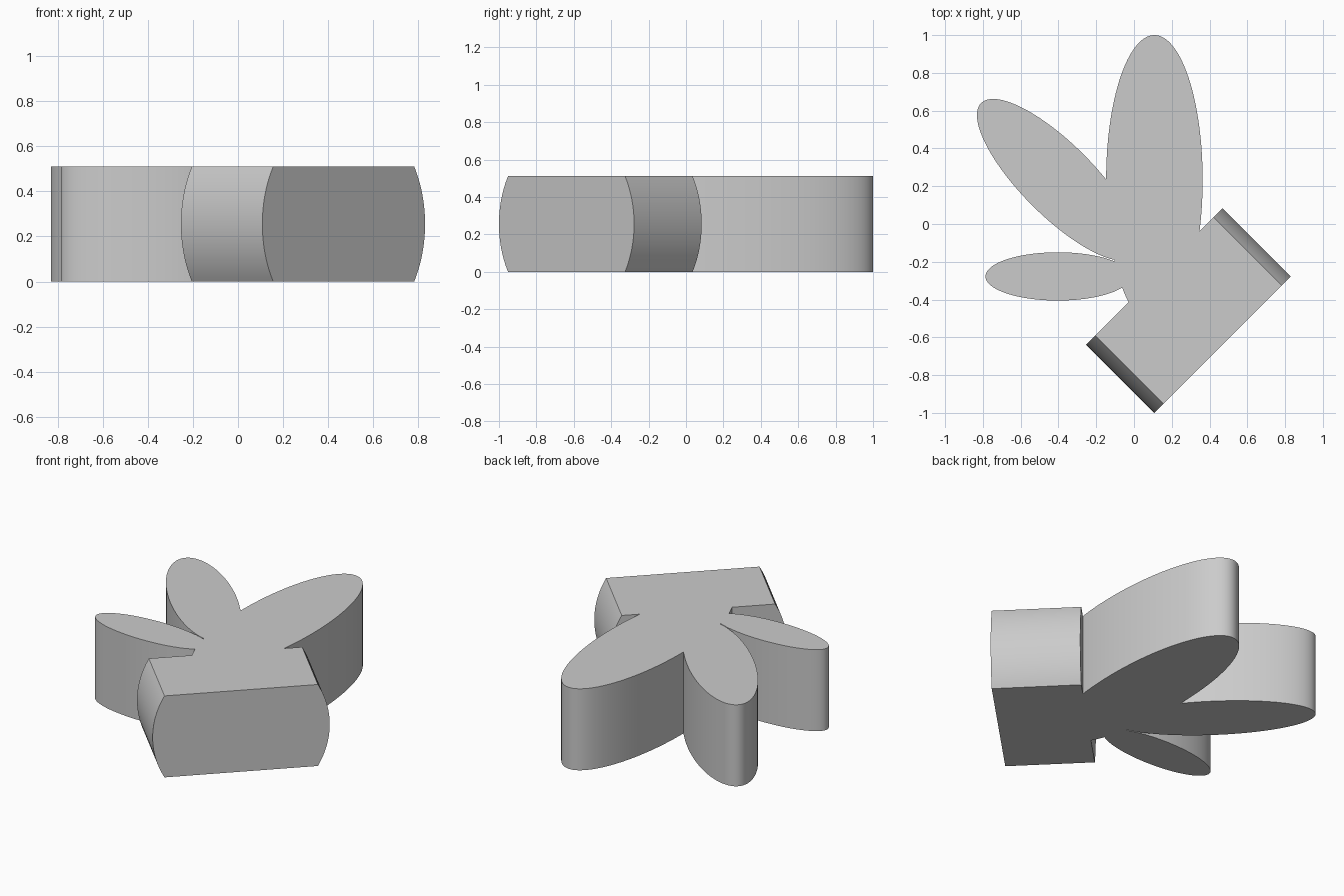
import bpy, bmesh
from math import cos, sin, pi, radians, asin
from mathutils import Matrix, Vector

cube = bpy.data.objects.get("Cube")
if cube:
    bpy.data.objects.remove(cube, do_unlink=True)

U = 0.511          # grid unit: thickness of the body and spacing of the petals
X0, Y0 = 0.108, 0.2335

grey = bpy.data.materials.new("light grey")
grey.use_nodes = True
colour = (0.6, 0.6, 0.6, 1)
grey.diffuse_color = colour
grey.node_tree.nodes["Principled BSDF"].inputs["Base Color"].default_value = colour


def prism(name, outline, direction, matrix):
    """Extrude a closed outline along a direction and place it."""
    bm = bmesh.new()
    face = bm.faces.new([bm.verts.new(p) for p in outline])
    grown = bmesh.ops.extrude_face_region(bm, geom=[face])["geom"]
    moved = [v for v in grown if isinstance(v, bmesh.types.BMVert)]
    bmesh.ops.translate(bm, verts=moved, vec=Vector(direction))
    bmesh.ops.transform(bm, verts=bm.verts, matrix=matrix)
    bmesh.ops.recalc_face_normals(bm, faces=bm.faces)
    mesh = bpy.data.meshes.new(name)
    bm.to_mesh(mesh)
    bm.free()
    mesh.materials.append(grey)
    obj = bpy.data.objects.new(name, mesh)
    bpy.context.collection.objects.link(obj)
    return obj


def petal(name, column, row, size, angle):
    """Elliptical petal, three times as long as it is wide."""
    n = 128
    outline = [(1.5 * size * U * cos(2 * pi * i / n),
                0.5 * size * U * sin(2 * pi * i / n), 0) for i in range(n)]
    place = Matrix.Translation((X0 + column * U, Y0 + row * U, 0))
    return prism(name, outline, (0, 0, U),
                 place @ Matrix.Rotation(radians(angle), 4, "Z"))


# Base block: flat top and bottom, ends bulging as arcs of one circle
steps = 24
half = asin(0.5)
arc = [-half + 2 * half * i / steps for i in range(steps + 1)]
outline = [(U * cos(a + turn), 0, U / 2 + U * sin(a + turn))
           for turn in (0, pi) for a in arc]
place = (Matrix.Translation((X0, Y0 - U, 0)) @ Matrix.Rotation(radians(45), 4, "Z"))
body = prism("base_block_with_petals", outline, (0, -U, 0), place)

# Petals, from large to small, fanning around the block
petals = [petal("large_petal", 0, 0, 1, 90),
          petal("middle_petal", -1, 0, 0.75, 135),
          petal("small_petal", -1, -1, 0.5, 180)]

# Fuse everything into one solid
bpy.ops.object.select_all(action="DESELECT")
bpy.context.view_layer.objects.active = body
body.select_set(True)
for part in petals:
    fuse = body.modifiers.new("fuse", "BOOLEAN")
    fuse.operation = "UNION"
    fuse.solver = "EXACT"
    fuse.object = part
    bpy.ops.object.modifier_apply(modifier=fuse.name)
    bpy.data.objects.remove(part, do_unlink=True)

bpy.ops.object.shade_smooth_by_angle(angle=radians(25))
